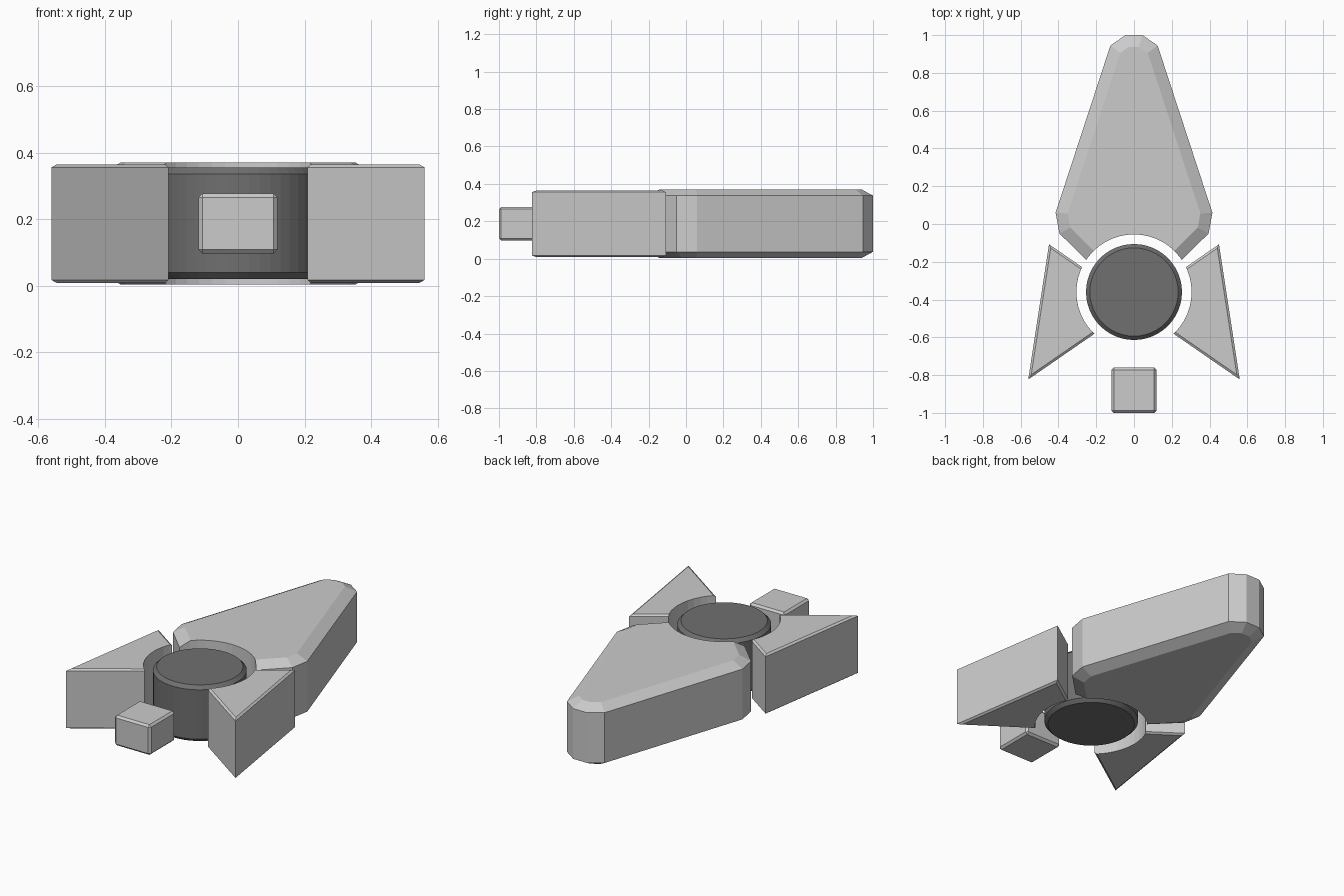
import bpy, bmesh
from mathutils import Matrix, Vector

if "Cube" in bpy.data.objects:
    bpy.data.objects.remove(bpy.data.objects["Cube"])

HUB = (0, -0.36)


def finish(bm, name):
    bmesh.ops.recalc_face_normals(bm, faces=bm.faces)
    me = bpy.data.meshes.new(name)
    bm.to_mesh(me)
    bm.free()
    ob = bpy.data.objects.new(name, me)
    bpy.context.collection.objects.link(ob)
    return ob


def chamfered_prism(name, pts, z0, z1, inset, drop):
    """Extruded outline with chamfered top and bottom rims."""
    bm = bmesh.new()
    base = bm.faces.new([bm.verts.new((x, y, z0 + drop)) for x, y in pts])
    ext = bmesh.ops.extrude_face_region(bm, geom=[base], use_keep_orig=True)
    top_verts = [g for g in ext["geom"] if isinstance(g, bmesh.types.BMVert)]
    bmesh.ops.translate(bm, verts=top_verts, vec=(0, 0, z1 - z0 - 2 * drop))
    bmesh.ops.recalc_face_normals(bm, faces=bm.faces)
    for cap in [f for f in bm.faces if abs(f.normal.z) > 0.9]:
        bmesh.ops.inset_region(bm, faces=[cap], thickness=inset, depth=0,
                               use_even_offset=True)
        bmesh.ops.translate(bm, verts=cap.verts,
                            vec=(0, 0, drop if cap.normal.z > 0 else -drop))
    return finish(bm, name)


def cylinder(name, r, z0, z1, sides):
    bm = bmesh.new()
    bmesh.ops.create_cone(bm, cap_ends=True, segments=sides, radius1=r, radius2=r,
                          depth=z1 - z0,
                          matrix=Matrix.Translation((*HUB, (z0 + z1) / 2)))
    return finish(bm, name)


def cut(ob, cutter):
    m = ob.modifiers.new("hub_cut", 'BOOLEAN')
    m.operation = 'DIFFERENCE'
    m.solver = 'EXACT'
    m.object = cutter


def bevel(ob, width):
    m = ob.modifiers.new("bevel", 'BEVEL')
    m.width = width
    m.segments = 1
    m.limit_method = 'ANGLE'


# round clearance around the hub
cutter = cylinder("hub_cutter", 0.305, -0.2, 0.6, 48)
cutter.hide_render = True
cutter.hide_set(True)

# long pointed body, half outline mirrored
half = [(0.1, -0.342), (0.395, -0.05), (0.415, 0.06), (0.125, 0.945), (0.045, 1.0)]
outline = half + [(-x, y) for x, y in reversed(half)]
cut(chamfered_prism("pointed_body", outline, 0.003, 0.371, 0.062, 0.034), cutter)

# pair of side wings
wing = [(0.45, -0.107), (0.2, -0.28), (0.15, -0.54), (0.56, -0.823)]
for side, s in (("right", 1), ("left", -1)):
    cut(chamfered_prism(side + "_wing", [(s * x, y) for x, y in wing],
                        0.008, 0.365, 0.012, 0.009), cutter)

# dark central hub
hub = cylinder("hub", 0.254, 0.02, 0.355, 48)
bevel(hub, 0.02)
dark = bpy.data.materials.new("dark_grey")
dark.diffuse_color = (0.16, 0.16, 0.16, 1)
dark.use_nodes = True
dark.node_tree.nodes["Principled BSDF"].inputs["Base Color"].default_value = dark.diffuse_color
hub.data.materials.append(dark)

# small tail block
bm = bmesh.new()
bmesh.ops.create_cube(bm, size=1)
bmesh.ops.scale(bm, verts=bm.verts, vec=(0.238, 0.24, 0.18))
bmesh.ops.translate(bm, verts=bm.verts, vec=(0, -0.88, 0.187))
bevel(finish(bm, "tail_block"), 0.012)
